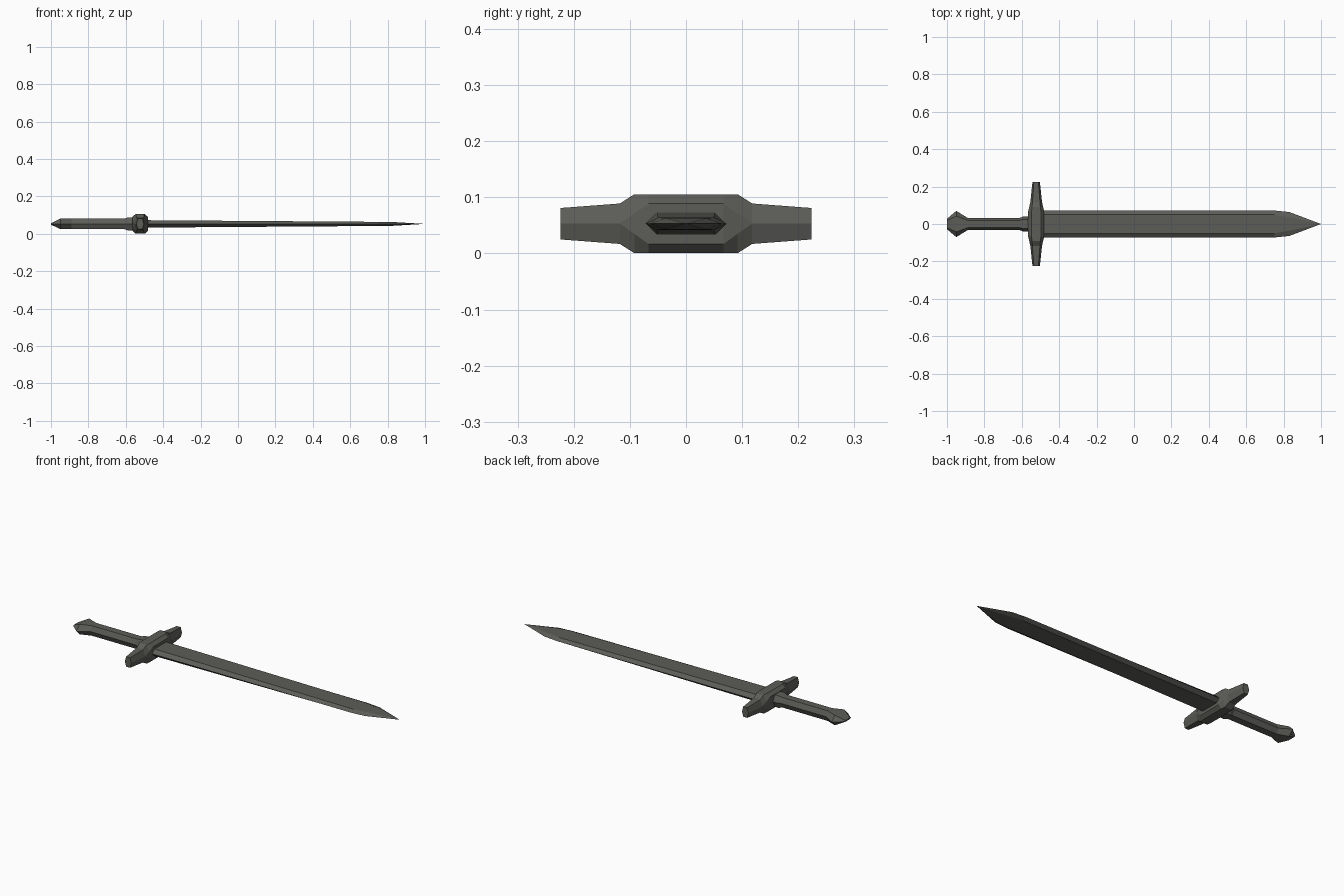
import bpy, bmesh

if "Cube" in bpy.data.objects:
    bpy.data.objects.remove(bpy.data.objects["Cube"])

ZC = 0.053          # height of the sword's centre plane
GX = -0.523         # guard centre along the blade

steel = bpy.data.materials.new("dark grey steel")
steel.diffuse_color = (0.108, 0.108, 0.098, 1)
steel.use_nodes = True
steel.node_tree.nodes["Principled BSDF"].inputs["Base Color"].default_value = steel.diffuse_color


def loft(name, rings):
    """Skin equal-length rings of points, cap the ends, weld collapsed points."""
    bm = bmesh.new()
    loops = [[bm.verts.new(p) for p in r] for r in rings]
    n = len(loops[0])
    for a, b in zip(loops, loops[1:]):
        for i in range(n):
            j = (i + 1) % n
            bm.faces.new((a[i], a[j], b[j], b[i]))
    bm.faces.new(loops[0])
    bm.faces.new(loops[-1])
    bmesh.ops.remove_doubles(bm, verts=bm.verts, dist=0.0005)
    bmesh.ops.recalc_face_normals(bm, faces=bm.faces)
    me = bpy.data.meshes.new(name)
    bm.to_mesh(me)
    bm.free()
    me.materials.append(steel)
    ob = bpy.data.objects.new(name, me)
    bpy.context.collection.objects.link(ob)
    return ob


def hex_ring(x, edge, flat, h):
    """Six-sided section across x: sharp edges at +-edge, flats at +-h."""
    pts = [(edge, 0), (flat, h), (-flat, h), (-edge, 0), (-flat, -h), (flat, -h)]
    return [(x, y, ZC + z) for y, z in pts]


def guard_ring(y, side, side_z, top, h):
    """Eight-sided section across y."""
    pts = [(side, side_z), (top, h), (-top, h), (-side, side_z),
           (-side, -side_z), (-top, -h), (top, -h), (side, -side_z)]
    return [(GX + x, y, ZC + z) for x, z in pts]


# Blade: tapering bevelled bar with a pointed tip
loft("blade", [hex_ring(*r) for r in [
    (-0.53, 0.072, 0.052, 0.020),
    (0.75, 0.072, 0.050, 0.011),
    (0.83, 0.064, 0.036, 0.010),
    (1.00, 0.0, 0.0, 0.0)]])

# Grip with a collar under the guard
loft("grip", [hex_ring(*r) for r in [
    (-0.90, 0.033, 0.020, 0.028),
    (-0.61, 0.033, 0.020, 0.028)]])
loft("collar", [hex_ring(*r) for r in [
    (-0.61, 0.033, 0.020, 0.028),
    (-0.59, 0.041, 0.025, 0.034),
    (-0.53, 0.041, 0.025, 0.034)]])

# Flared pommel
loft("pommel", [hex_ring(*r) for r in [
    (-1.00, 0.028, 0.020, 0.004),
    (-0.95, 0.070, 0.042, 0.028),
    (-0.89, 0.033, 0.020, 0.028)]])

# Crossguard: faceted centre block running into tapered arms
half = [(0.067, 0.043, 0.036, 0.025, 0.0525),
        (0.092, 0.037, 0.018, 0.022, 0.0525),
        (0.118, 0.031, 0.0, 0.020, 0.036),
        (0.224, 0.020, 0.0, 0.012, 0.028)]
sections = [(-r[0],) + r[1:] for r in reversed(half)] + half
loft("crossguard", [guard_ring(*r) for r in sections])
